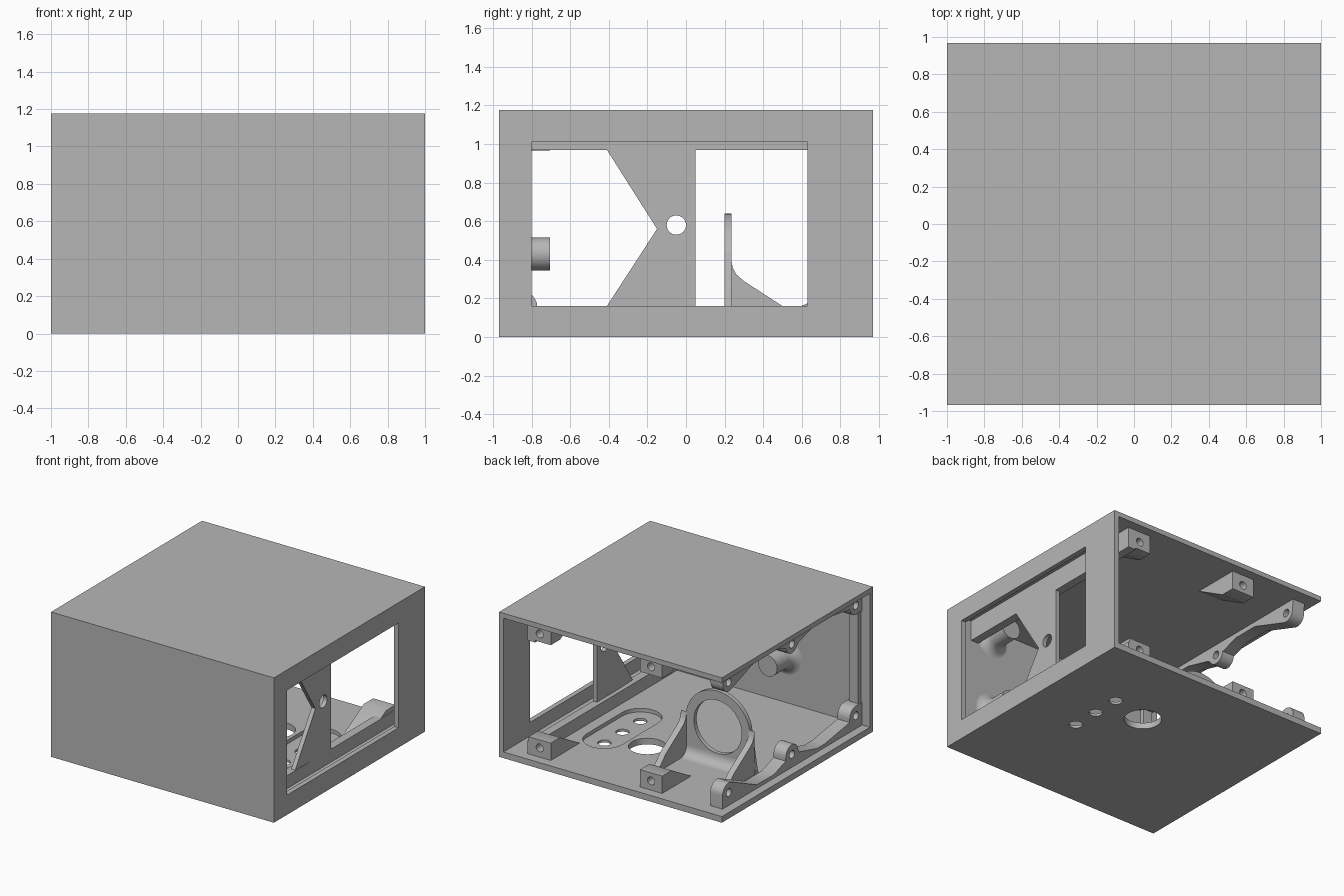
import bpy, bmesh, math

old = bpy.data.objects.get("Cube")
if old:
    bpy.data.objects.remove(old, do_unlink=True)

grey = bpy.data.materials.new("plain_grey")
grey.use_nodes = True
colour = (0.47, 0.47, 0.47, 1)
grey.diffuse_color = colour
grey.node_tree.nodes["Principled BSDF"].inputs["Base Color"].default_value = colour

H, W, D = 1.175, 1.0, 0.968      # height, half width, half depth
T, F = 0.04, 0.05                # wall and floor thickness


def finish(name, bm):
    bmesh.ops.recalc_face_normals(bm, faces=bm.faces)
    mesh = bpy.data.meshes.new(name)
    bm.to_mesh(mesh)
    bm.free()
    obj = bpy.data.objects.new(name, mesh)
    bpy.context.collection.objects.link(obj)
    mesh.materials.append(grey)
    return obj


def prism(name, pts, axis, a, b):
    """Extrude a 2D outline along x, y or z from a to b."""
    place = {"x": lambda p, t: (t, p[0], p[1]),
             "y": lambda p, t: (p[0], t, p[1]),
             "z": lambda p, t: (p[0], p[1], t)}[axis]
    bm = bmesh.new()
    lo = [bm.verts.new(place(p, a)) for p in pts]
    hi = [bm.verts.new(place(p, b)) for p in pts]
    bm.faces.new(lo)
    bm.faces.new(hi[::-1])
    for i in range(len(pts)):
        j = (i + 1) % len(pts)
        bm.faces.new((lo[i], lo[j], hi[j], hi[i]))
    return finish(name, bm)


def box(name, x0, x1, y0, y1, z0, z1):
    return prism(name, [(x0, y0), (x1, y0), (x1, y1), (x0, y1)], "z", z0, z1)


def arc(cx, cy, r, start=0, end=360, n=32):
    steps = n if end - start == 360 else n + 1
    angles = [math.radians(start + (end - start) * i / n) for i in range(steps)]
    return [(cx + r * math.cos(t), cy + r * math.sin(t)) for t in angles]


def cut(obj, cutter):
    mod = obj.modifiers.new("cut", "BOOLEAN")
    mod.operation, mod.solver, mod.object = "DIFFERENCE", "EXACT", cutter
    bpy.context.view_layer.objects.active = obj
    bpy.ops.object.modifier_apply(modifier=mod.name)
    bpy.data.objects.remove(cutter, do_unlink=True)


def smooth(obj):
    bpy.ops.object.select_all(action="DESELECT")
    obj.select_set(True)
    bpy.context.view_layer.objects.active = obj
    bpy.ops.object.shade_smooth_by_angle(angle=math.radians(30))


# Shell: roof, floor, front wall and windowed side wall
box("roof", -W, W, -D, D, H - T, H)
box("front_wall", -W, W, -D, -D + T, T, H - T)
side = box("window_wall", W - T, W, -D + T, D, T, H - T)
cut(side, box("cutter", 0.9, 1.1, -0.8, 0.63, 0.16, 1.01))
floor = box("floor", -W, W, -D, D, 0, F)

# Floor recess and holes
slot = arc(0.48, 0.36, 0.16, 0, 180, 16) + arc(0.48, -0.1, 0.16, 180, 360, 16)
cut(floor, prism("cutter", slot, "z", 0.02, 0.2))
for x, y, r in ((0.48, 0.36, 0.05), (0.48, 0.13, 0.05), (0.48, -0.1, 0.05), (0.15, 0.28, 0.14)):
    cut(floor, prism("cutter", arc(x, y, r), "z", -0.1, 0.2))
smooth(floor)

# Rails beside the window and the notched plate standing between them
box("lower_rail", 0.73, 0.8, -D + T, 0.89, F, 0.155)
box("upper_rail", 0.73, 0.8, -D + T, 0.89, 0.97, H - T)
box("corner_post", -0.92, -0.84, -D + T, -0.89, F, H - T)
notch = [(0.05, 0.15), (0.05, 0.98), (-0.41, 0.98), (-0.41, 0.97), (-0.15, 0.56), (-0.41, 0.16)]
plate = prism("notched_plate", notch, "x", 0.765, 0.8)
cut(plate, prism("cutter", arc(-0.05, 0.58, 0.05), "x", 0.7, 0.9))
smooth(plate)


# Screw lugs with ramps along the open back
def back_lug(name, x, top):
    def level(z):
        return H - z if top else z
    outline = [(0.89, T), (0.89, 0.19), (0.77, 0.19), (0.5, T)]
    lug = prism(name, [(y, level(z)) for y, z in outline], "x", x - 0.1, x + 0.1)
    cut(lug, prism("cutter", arc(x, level(0.125), 0.032), "y", 0.72, 1))
    smooth(lug)


for x, side_name in ((0.69, "left"), (-0.31, "right")):
    back_lug("lower_back_lug_" + side_name, x, False)
    back_lug("upper_back_lug_" + side_name, x, True)


# Screw rails along the open side: rounded lugs joined by ramps
def lug_rail(name, top):
    def level(z):
        return H - z if top else z
    c, r = (0.125, 0.075) if top else (0.155, 0.08)
    outline = [(-D + T, T), (-D + T, c + r)]
    outline += arc(-0.85, c, r, 0, 90, 8)[::-1]
    outline += [(-0.77, 0.13), (-0.45, 0.08), (-0.35, 0.08), (-0.12, 0.14)]
    outline += arc(-0.03, c, r, 0, 150, 12)[::-1]
    outline += [(0.05, 0.13), (0.2, 0.08), (0.42, 0.08)]
    outline += arc(0.78, c, r, 0, 110, 10)[::-1]
    outline += [(0.86, T)]
    rail = prism(name, [(y, level(z)) for y, z in outline], "x", -0.93, -0.82)
    for y in (-0.85, -0.03, 0.78):
        cut(rail, prism("cutter", arc(y, level(c), 0.032), "x", -1, -0.8))
    smooth(rail)


lug_rail("lower_lug_rail", False)
lug_rail("upper_lug_rail", True)

# Ring mount: arched plate with a round opening
mx, mz, mr = -0.45, 0.35, 0.29
arch = [(mx + 0.34, F - 0.01)] + arc(mx, mz, mr, 15, 165, 32) + [(mx - 0.34, F - 0.01)]
ring = prism("ring_plate", arch, "y", 0.2, 0.235)
cut(ring, prism("cutter", arc(mx, mz, 0.215, n=48), "y", 0.1, 0.4))
smooth(ring)

# Gussets beside the ring, and the fillet between them
gusset = [(0.235, F - 0.01), (0.235, 0.4), (0.242, 0.36), (0.26, 0.325), (0.3, 0.29),
          (0.5, 0.16), (0.62, F - 0.01)]
for s, side_name in ((1, "left"), (-1, "right")):
    a, b = sorted((mx + s * 0.28, mx + s * 0.33))
    smooth(prism("ring_gusset_" + side_name, gusset, "x", a, b))
fillet = [(0.235, F - 0.01)] + arc(0.315, F + 0.08, 0.08, 180, 270, 8) + [(0.315, F - 0.01)]
smooth(prism("ring_fillet", fillet, "x", mx - 0.28, mx + 0.28))


# Flared standoffs on the inside of the front wall
def standoff(name, x, z):
    flare = [(0, -0.705), (0.085, -0.705)]
    flare += [(0.165 - 0.08 * math.cos(t), -0.85 - 0.08 * math.sin(t))
              for t in (math.pi / 2 * i / 6 for i in range(7))]
    bm = bmesh.new()
    verts = [bm.verts.new((r, y, 0)) for r, y in flare]
    edges = [bm.edges.new(pair) for pair in zip(verts, verts[1:])]
    bmesh.ops.spin(bm, geom=verts + edges, cent=(0, 0, 0), axis=(0, 1, 0),
                   angle=math.tau, steps=32)
    bmesh.ops.remove_doubles(bm, verts=bm.verts, dist=0.0005)
    bmesh.ops.translate(bm, verts=bm.verts, vec=(x, 0, z))
    # Trim anything that would reach through the roof
    bmesh.ops.bisect_plane(bm, geom=bm.verts[:] + bm.edges[:] + bm.faces[:],
                           plane_co=(0, 0, H - T), plane_no=(0, 0, 1), clear_outer=True)
    smooth(finish(name, bm))


for x, side_name in ((0.6, "left"), (-0.24, "right")):
    standoff("lower_standoff_" + side_name, x, 0.43)
    standoff("upper_standoff_" + side_name, x, 1.05)
